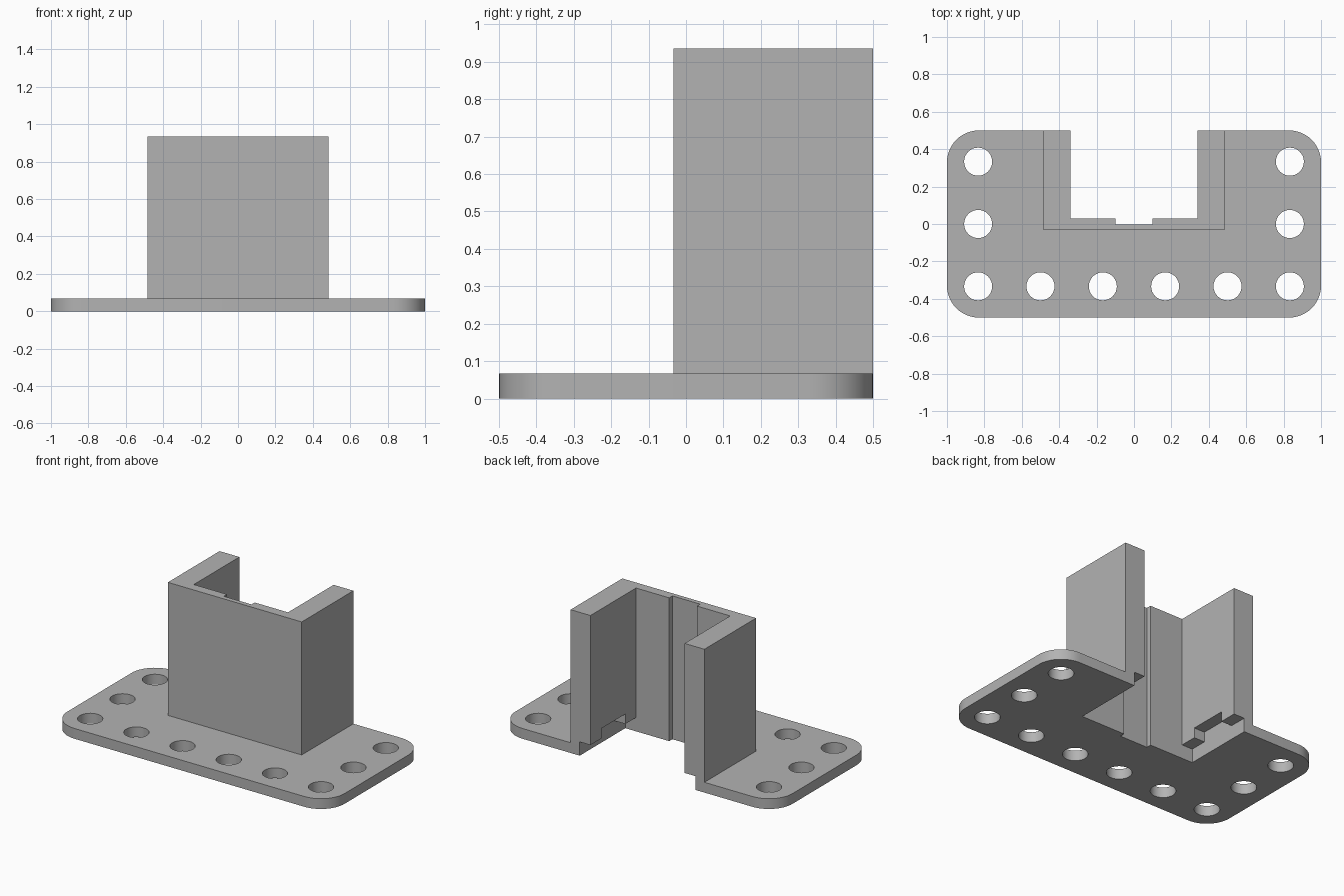
import bpy
import bmesh
from math import sin, cos, pi, radians

default = bpy.data.objects.get("Cube")
if default:
    bpy.data.objects.remove(default, do_unlink=True)

grey = bpy.data.materials.new("plain_grey")
grey.use_nodes = True
colour = (0.45, 0.45, 0.45, 1)
grey.diffuse_color = colour
grey.node_tree.nodes["Principled BSDF"].inputs["Base Color"].default_value = colour

PLATE_TOP, WALL_TOP = 0.067, 0.935
BACK, FRONT = 0.5, -0.5
OUTER, INNER, RECESS = 0.483, 0.34, 0.417   # half widths of the channel
WALL_FRONT, WALL_INSIDE, GROOVE = -0.033, 0.03, -0.003
GROOVE_HALF = 0.1


def arc(cx, cy, radius, start, end, steps):
    angles = [radians(start + (end - start) * i / steps) for i in range(steps + 1)]
    return [(cx + radius * cos(a), cy + radius * sin(a)) for a in angles]


def mirrored(half):
    """Close a right-hand half outline with its mirror image."""
    return half + [(-x, y) for x, y in reversed(half)]


def activate(obj):
    bpy.ops.object.select_all(action="DESELECT")
    obj.select_set(True)
    bpy.context.view_layer.objects.active = obj


def prism(name, outlines, z0, z1):
    """Extrude a flat outline, with any holes, from z0 to z1."""
    curve = bpy.data.curves.new(name, "CURVE")
    curve.dimensions = "2D"
    curve.fill_mode = "BOTH"
    curve.extrude = (z1 - z0) / 2
    for points in outlines:
        spline = curve.splines.new("POLY")
        spline.points.add(len(points) - 1)
        for point, (x, y) in zip(spline.points, points):
            point.co = (x, y, 0, 1)
        spline.use_cyclic_u = True
    obj = bpy.data.objects.new(name, curve)
    bpy.context.collection.objects.link(obj)
    activate(obj)
    bpy.ops.object.convert(target="MESH")
    obj = bpy.context.view_layer.objects.active
    bm = bmesh.new()
    bm.from_mesh(obj.data)
    bmesh.ops.translate(bm, verts=bm.verts, vec=(0, 0, (z0 + z1) / 2))
    bmesh.ops.remove_doubles(bm, verts=bm.verts, dist=0.0001)
    bmesh.ops.recalc_face_normals(bm, faces=bm.faces)
    bm.to_mesh(obj.data)
    bm.free()
    obj.data.materials.clear()
    obj.data.materials.append(grey)
    return obj


def cut_box(target, x0, x1, y0, y1, z0, z1):
    box = prism("cutter", [[(x0, y0), (x1, y0), (x1, y1), (x0, y1)]], z0, z1)
    box.hide_render = True
    mod = target.modifiers.new("cut", "BOOLEAN")
    mod.operation = "DIFFERENCE"
    mod.solver = "EXACT"
    mod.object = box
    activate(target)
    bpy.ops.object.modifier_apply(modifier=mod.name)
    bpy.data.objects.remove(box, do_unlink=True)


# Inside edge of the channel, from the central groove outwards
groove = [(GROOVE_HALF, GROOVE), (GROOVE_HALF, WALL_INSIDE)]

# Rounded base plate with an open slot and ten screw holes
R = 0.17
plate_half = groove + [(RECESS, WALL_INSIDE), (RECESS, BACK)]
plate_half += arc(1 - R, BACK - R, R, 90, 0, 12)
plate_half += arc(1 - R, FRONT + R, R, 0, -90, 12)
centres = [(-5 / 6 + i / 3, -1 / 3) for i in range(6)]
centres += [(side * 5 / 6, y) for side in (-1, 1) for y in (0, 1 / 3)]
holes = [arc(x, y, 0.075, 0, 348.75, 31) for x, y in centres]
plate = prism("base_plate", [mirrored(plate_half)] + holes, 0, PLATE_TOP)

# Upright U-shaped channel
wall_half = groove + [(INNER, WALL_INSIDE), (INNER, BACK),
                      (OUTER, BACK), (OUTER, WALL_FRONT)]
channel = prism("upright_channel", [mirrored(wall_half)], PLATE_TOP, WALL_TOP)

# Stepped recess under the inside of each arm
for side in (-1, 1):
    xs = sorted((side * (INNER - 0.05), side * RECESS))
    cut_box(channel, *xs, WALL_INSIDE, BACK + 0.1, 0, 0.09)
    cut_box(channel, *xs, 0.14, 0.385, 0, 0.155)

for part in (plate, channel):
    activate(part)
    bpy.ops.object.shade_smooth_by_angle(angle=radians(30))
